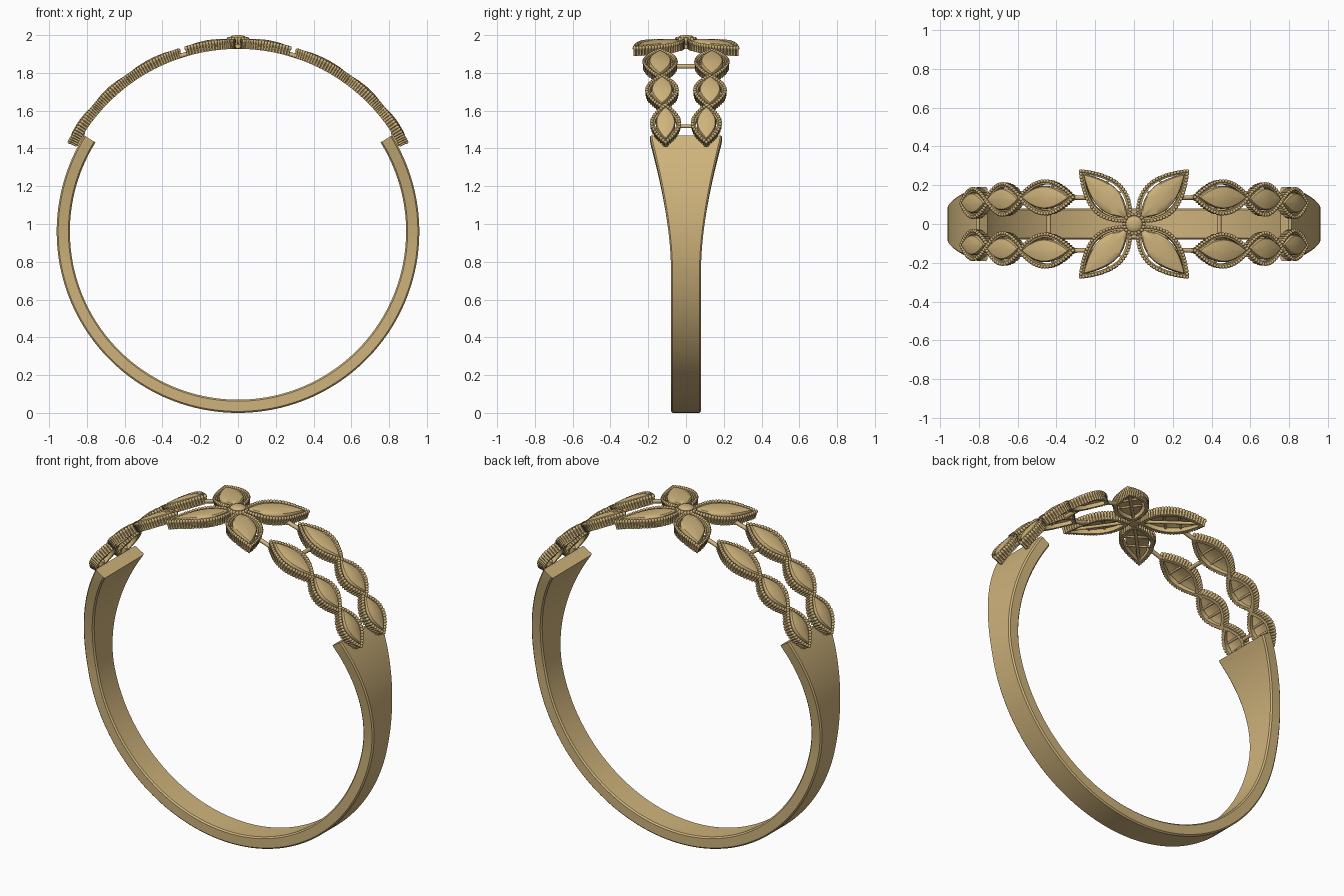
import bpy, bmesh
from math import sin, cos, pi, radians, hypot

if "Cube" in bpy.data.objects:
    bpy.data.objects.remove(bpy.data.objects["Cube"])

CZ = 0.96  # height of the ring centre

gold = bpy.data.materials.new("gold")
gold.diffuse_color = (0.62, 0.45, 0.2, 1)
gold.use_nodes = True
gold.node_tree.nodes["Principled BSDF"].inputs["Base Color"].default_value = gold.diffuse_color


def bend(u, v, h):
    """Wrap flat coordinates (along, across, radius) around the ring."""
    return (h * sin(u), v, CZ + h * cos(u))


def finish(name, bm, mirror=(False, False), angle=40):
    bmesh.ops.recalc_face_normals(bm, faces=bm.faces)
    me = bpy.data.meshes.new(name)
    bm.to_mesh(me)
    bm.free()
    ob = bpy.data.objects.new(name, me)
    bpy.context.collection.objects.link(ob)
    me.materials.append(gold)
    bpy.ops.object.select_all(action='DESELECT')
    ob.select_set(True)
    bpy.context.view_layer.objects.active = ob
    bpy.ops.object.shade_smooth_by_angle(angle=radians(angle))
    if any(mirror):
        m = ob.modifiers.new("mirror", 'MIRROR')
        m.use_axis = (mirror[0], mirror[1], False)
        m.use_mirror_merge = False
    return ob


def loft(bm, rings, closed=False, caps=True):
    """Skin a list of closed point loops."""
    vs = [[bm.verts.new(p) for p in r] for r in rings]
    pairs = list(zip(vs, vs[1:])) + ([(vs[-1], vs[0])] if closed else [])
    for a, b in pairs:
        for i in range(len(a)):
            j = (i + 1) % len(a)
            bm.faces.new((a[i], a[j], b[j], b[i]))
    if caps and not closed:
        bm.faces.new(vs[0])
        bm.faces.new(vs[-1])


def outline(length, width, skew, step):
    """Evenly spaced points round a pointed leaf; tips at +-length/2."""
    def side(t):
        return (length * (t - 0.5), width * sin(pi * t ** skew) ** 0.9)
    fine = [side(i / 400) for i in range(401)]
    dist = [0]
    for p, q in zip(fine, fine[1:]):
        dist.append(dist[-1] + hypot(q[0] - p[0], q[1] - p[1]))
    n = round(dist[-1] / step)
    half, k = [], 0
    for i in range(n + 1):
        while k < 400 and dist[k] < dist[-1] * i / n - 1e-9:
            k += 1
        half.append(fine[k])
    return half + [(a, -b) for a, b in half[-2:0:-1]]


def pin(bm, u, v, profile, sides=8):
    """Small turned post standing radially on the ring."""
    loft(bm, [[bend(u + r * cos(2 * pi * k / sides), v + r * sin(2 * pi * k / sides), h)
               for k in range(sides)] for r, h in profile])


BEAD = [(.0065, .967), (.0065, 1.0), (.0095, 1.005), (.0095, 1.013), (.004, 1.02)]


def leaf(name, u, v, length, width, turn=0, skew=1, mirror=(True, True)):
    pts = outline(length, width, skew, 0.0165)
    c, s = cos(turn), sin(turn)

    def put(a, b, h):
        return bend(u + a * c - b * s, v + a * s + b * c, h)

    def loop(ka, kb, h):
        return [put(a * ka, b * kb, h) for a, b in pts]

    # thin wall
    bm = bmesh.new()
    ka, kb = 1 - .045 / length, 1 - .016 / width
    loft(bm, [loop(1, 1, .968), loop(1, 1, 1.008), loop(ka, kb, 1.008), loop(ka, kb, .968)], closed=True)
    finish(name + "_wall", bm, mirror)
    # ribs topped with beads
    bm = bmesh.new()
    for a, b in pts:
        pin(bm, u + a * c - b * s, v + a * s + b * c, BEAD)
    finish(name + "_beads", bm, mirror, 60)
    # domed plate in the middle
    bm = bmesh.new()
    loft(bm, [loop(.5, .4, .996), loop(.88, .7, .988), loop(.88, .7, 1.012),
              loop(.83, .64, 1.019), loop(.5, .4, 1.024), loop(.1, .1, 1.026)])
    finish(name + "_plate", bm, mirror)
    # cross wires holding the plate
    bm = bmesh.new()
    for a in (-.12, .12):
        rod(bm, put(a * length, -width * .95, .992), put(a * length, width * .95, .992), .006)
    finish(name + "_wires", bm, mirror)


def rod(bm, p, q, r, sides=10):
    from mathutils import Vector
    p, q = Vector(p), Vector(q)
    d = (q - p).normalized()
    e = d.orthogonal().normalized()
    f = d.cross(e)
    loft(bm, [[o + r * (e * cos(2 * pi * k / sides) + f * sin(2 * pi * k / sides))
               for k in range(sides)] for o in (p, q)])


# open band that widens towards its two ends
bm = bmesh.new()
rings = []
N = 120
for i in range(N + 1):
    t = radians(32 - 244 * i / N)
    z = CZ + .96 * sin(t)
    g = min(max((z - .78) / .68, 0), 1)
    w = .08 + .11 * g ** 1.6
    e = .008
    sec = [(.89, w - e), (.89 + e, w), (.96 - e, w), (.96, w - e)]
    sec += [(r, -y) for r, y in reversed(sec)]
    rings.append([(r * cos(t), y, CZ + r * sin(t)) for r, y in sec])
loft(bm, rings)
finish("band", bm, angle=30)

# four flower petals and three pairs of leaves on each shoulder
leaf("petal", .15, .147, .355, .092, turn=pi / 4, skew=.85)
leaf("leaf_large", .472, .137, .31, .084)
leaf("leaf_medium", .735, .127, .245, .080)
leaf("leaf_small", .965, .108, .235, .073)

# flower centre: post, button and ring of beads
bm = bmesh.new()
pin(bm, 0, 0, [(.03, .968), (.03, 1.0), (.042, 1.01), (.042, 1.028), (.034, 1.036), (.012, 1.04)], 24)
finish("flower_centre", bm)
bm = bmesh.new()
for k in range(18):
    pin(bm, .05 * cos(k * pi / 9), .05 * sin(k * pi / 9),
        [(.005, .99), (.0095, 1.008), (.0095, 1.022), (.004, 1.03)])
finish("flower_centre_beads", bm, angle=60)

# connecting bars, mirrored to all four quarters
bm = bmesh.new()
rod(bm, bend(.01, .01, .985), bend(.26, .26, .985), .009)
rod(bm, bend(.24, .135, .98), bend(.34, .137, .98), .012)
rod(bm, bend(.60, .133, .985), bend(.65, .13, .985), .014)
rod(bm, bend(.84, .12, .985), bend(.88, .115, .985), .014)
rod(bm, bend(1.0, .108, .978), bend(1.08, .108, .955), .014)
finish("connecting_bars", bm, (True, True))

# bars across between the leaf rows
bm = bmesh.new()
rod(bm, bend(.465, -.06, .978), bend(.465, .06, .978), .012)
rod(bm, bend(.965, -.04, .978), bend(.965, .04, .978), .01)
finish("cross_bars", bm, (True, False))
